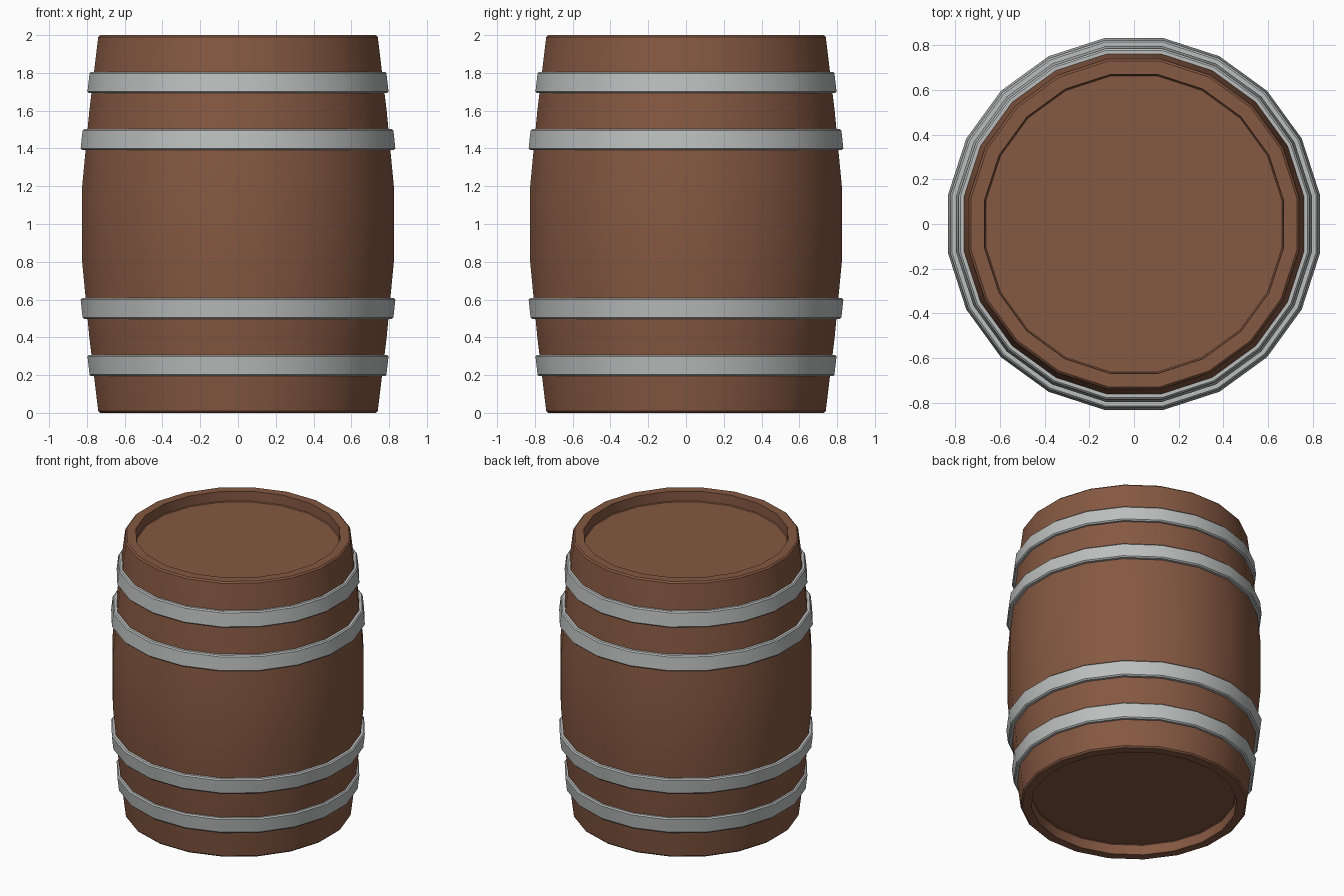
import bpy, bmesh, math

if "Cube" in bpy.data.objects:
    bpy.data.objects.remove(bpy.data.objects["Cube"])

SIDES = 20
A = math.cos(math.pi / SIDES)  # profile radii are measured at the flats


def material(name, rgb):
    m = bpy.data.materials.new(name)
    m.diffuse_color = (*rgb, 1)
    m.use_nodes = True
    m.node_tree.nodes["Principled BSDF"].inputs["Base Color"].default_value = m.diffuse_color
    return m


def lathe(name, profile, mat, closed):
    """Spin a (radius, z) profile into a 20-sided object with flats on the axes."""
    bm = bmesh.new()
    rings = []
    for r, z in profile:
        ring = []
        for i in range(SIDES):
            a = 2 * math.pi * (i + 0.5) / SIDES
            ring.append(bm.verts.new((r / A * math.cos(a), r / A * math.sin(a), z)))
        rings.append(ring)
    pairs = list(zip(rings, rings[1:]))
    if closed:
        pairs.append((rings[-1], rings[0]))
    else:
        bm.faces.new(rings[0])
        bm.faces.new(rings[-1])
    for lo, hi in pairs:
        for i in range(SIDES):
            j = (i + 1) % SIDES
            bm.faces.new((lo[i], lo[j], hi[j], hi[i]))
    bmesh.ops.recalc_face_normals(bm, faces=bm.faces)
    me = bpy.data.meshes.new(name)
    bm.to_mesh(me)
    bm.free()
    me.materials.append(mat)
    ob = bpy.data.objects.new(name, me)
    bpy.context.collection.objects.link(ob)
    bpy.ops.object.select_all(action='DESELECT')
    ob.select_set(True)
    bpy.context.view_layer.objects.active = ob
    bpy.ops.object.shade_smooth_by_angle(angle=math.radians(30))
    return ob


wood = material("brown wood", (0.235, 0.098, 0.054))
iron = material("grey iron", (0.50, 0.52, 0.51))

# Barrel body: recessed lids, chamfered rims and bulging staves
half = [(0.663, 0.075), (0.668, 0.07), (0.67, 0.0), (0.73, 0.0), (0.74, 0.01),
        (0.787, 0.4), (0.825, 0.8)]
lathe("barrel_body", half + [(r, 2 - z) for r, z in reversed(half)], wood, False)


# Hoops: (low z, high z, low radius, high radius), mirrored to the upper half
def hoop(name, z0, z1, r0, r1, flip):
    b = 0.008
    pts = [(r0 - 0.05, z0), (r0 - b, z0), (r0, z0 + b),
           (r1, z1 - b), (r1 - b, z1), (r1 - 0.05, z1)]
    if flip:
        pts = [(r, 2 - z) for r, z in pts]
    lathe(name, pts, iron, True)


for label, spec in (("outer", (0.195, 0.307, 0.786, 0.797)),
                    ("inner", (0.498, 0.608, 0.823, 0.833))):
    hoop("lower_" + label + "_hoop", *spec, False)
    hoop("upper_" + label + "_hoop", *spec, True)
